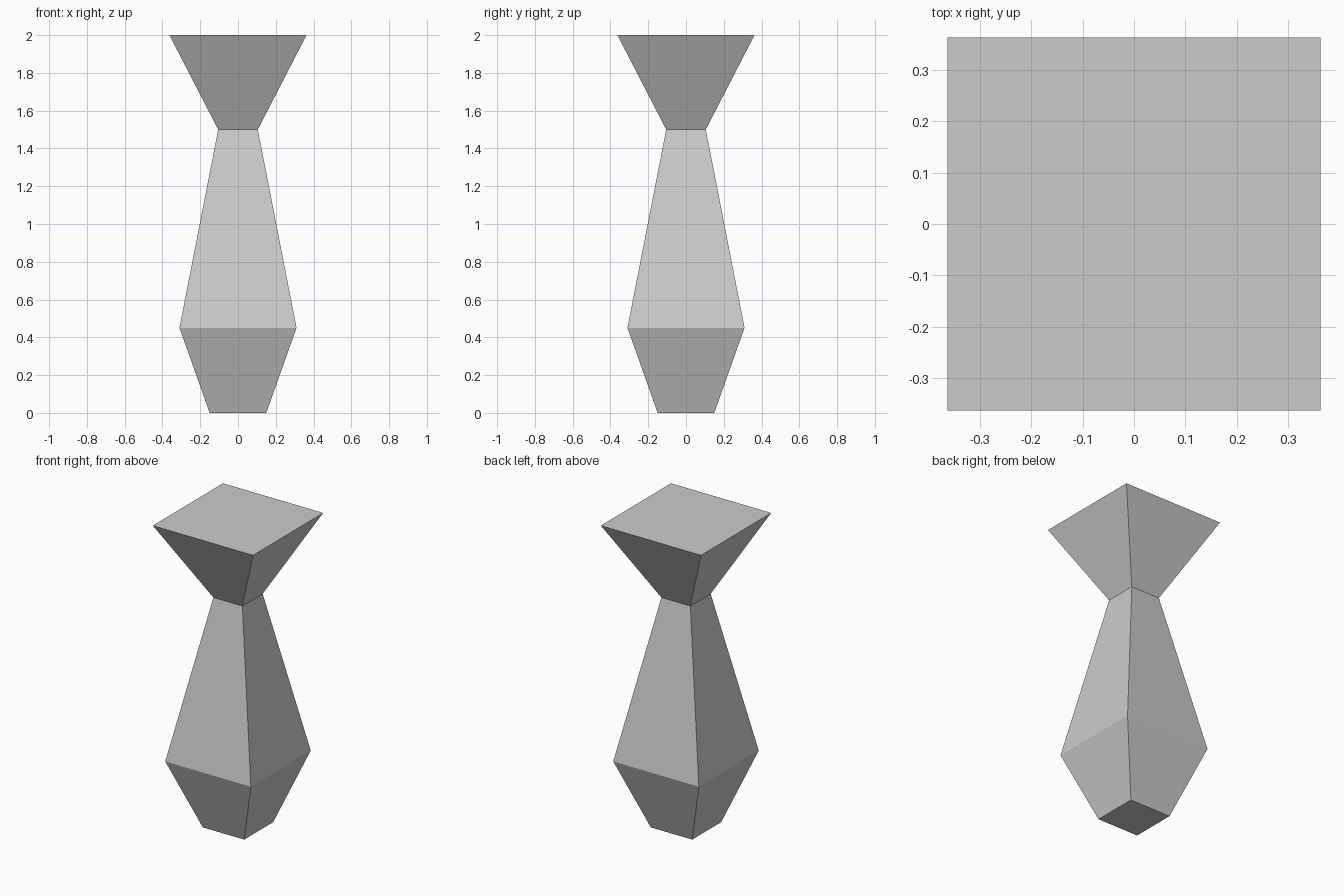
import bpy
import bmesh

cube = bpy.data.objects.get("Cube")
if cube:
    bpy.data.objects.remove(cube, do_unlink=True)

# Single stone grey
grey = bpy.data.materials.new("stone_grey")
grey.use_nodes = True
colour = (0.6, 0.6, 0.6, 1.0)
grey.diffuse_color = colour
grey.node_tree.nodes["Principled BSDF"].inputs["Base Color"].default_value = colour

# Square sections from foot to top: (half width, height)
SECTIONS = [(0.15, 0.0), (0.31, 0.45), (0.105, 1.5), (0.363, 2.0)]
CORNERS = [(-1, -1), (1, -1), (1, 1), (-1, 1)]

# Loft the sections into one closed pillar
bm = bmesh.new()
rings = [[bm.verts.new((sx * w, sy * w, z)) for sx, sy in CORNERS]
         for w, z in SECTIONS]
for low, high in zip(rings, rings[1:]):
    for i in range(4):
        j = (i + 1) % 4
        bm.faces.new((low[i], low[j], high[j], high[i]))
bm.faces.new(rings[0][::-1])
bm.faces.new(rings[-1])
bmesh.ops.recalc_face_normals(bm, faces=bm.faces)

mesh = bpy.data.meshes.new("pillar")
bm.to_mesh(mesh)
bm.free()
mesh.materials.append(grey)
pillar = bpy.data.objects.new("pillar", mesh)
bpy.context.collection.objects.link(pillar)
